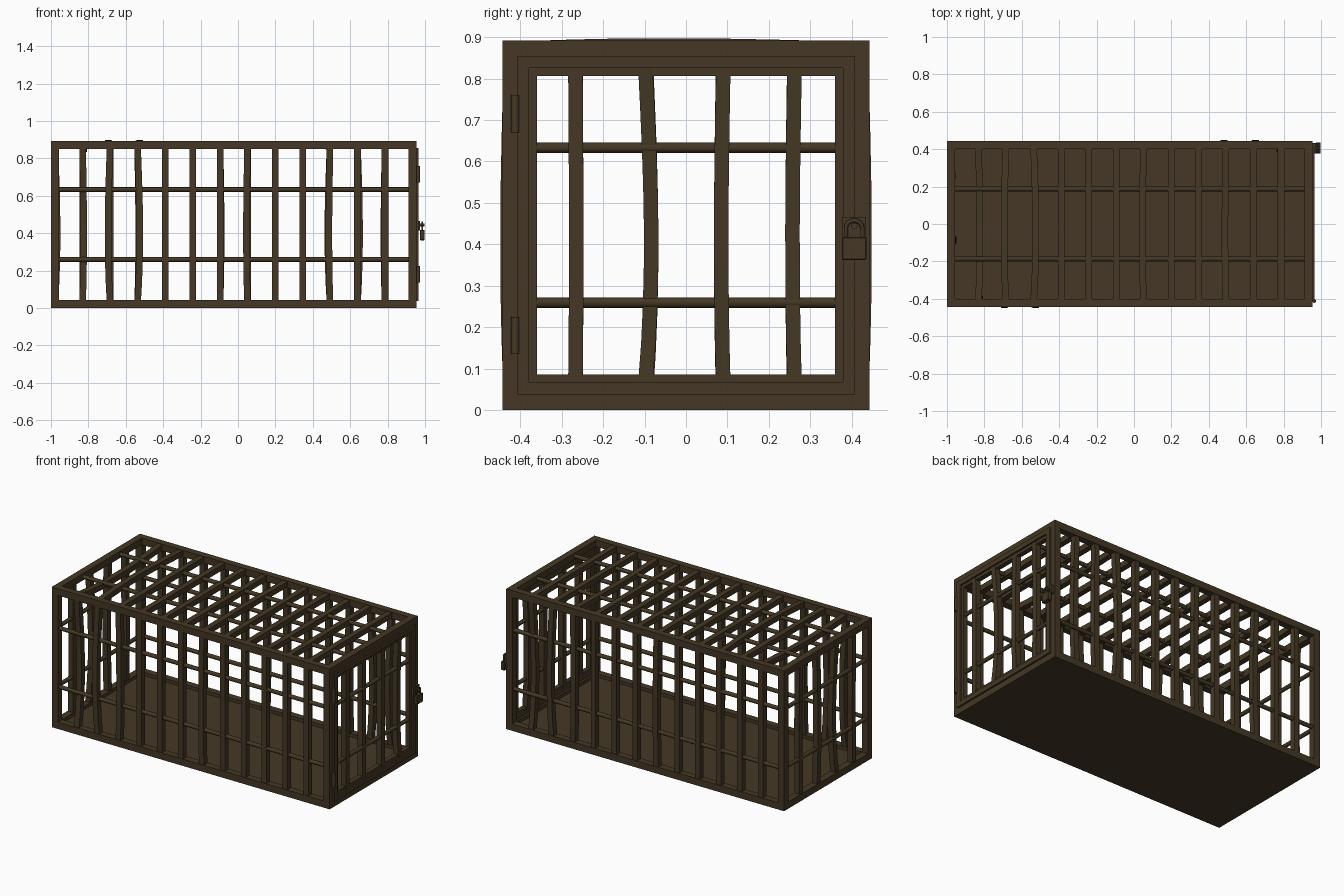
import bpy, bmesh, math
from mathutils import Matrix, Vector

if "Cube" in bpy.data.objects:
    bpy.data.objects.remove(bpy.data.objects["Cube"])

mat = bpy.data.materials.new("dark_bronze_iron")
mat.diffuse_color = (0.058, 0.039, 0.018, 1)
mat.use_nodes = True
mat.node_tree.nodes["Principled BSDF"].inputs["Base Color"].default_value = mat.diffuse_color

X0, X1, Y, H, T = -1.0, 0.955, 0.443, 0.892, 0.043
CX, CZ = (X0 + X1) / 2, H / 2


def finish(name, bm, smooth=False):
    bmesh.ops.recalc_face_normals(bm, faces=bm.faces)
    me = bpy.data.meshes.new(name)
    bm.to_mesh(me)
    bm.free()
    me.materials.append(mat)
    ob = bpy.data.objects.new(name, me)
    bpy.context.collection.objects.link(ob)
    if smooth:
        for p in me.polygons:
            p.use_smooth = len(p.vertices) == 4
    return ob


def add_box(bm, x0, x1, y0, y1, z0, z1):
    m = Matrix.Translation(((x0 + x1) / 2, (y0 + y1) / 2, (z0 + z1) / 2))
    m = m @ Matrix.Diagonal((x1 - x0, y1 - y0, z1 - z0, 1))
    bmesh.ops.create_cube(bm, size=1, matrix=m)


def add_rod(bm, a, b, r, n=12):
    a, b = Vector(a), Vector(b)
    m = Matrix.Translation((a + b) / 2) @ (b - a).to_track_quat('Z', 'Y').to_matrix().to_4x4()
    bmesh.ops.create_cone(bm, cap_ends=True, segments=n, radius1=r, radius2=r,
                          depth=(b - a).length, matrix=m)


def add_bar(bm, u, half, du, dw, r=0.0175, n=8):
    """Square bar along v, bowed by du sideways and dw outwards."""
    prev = None
    for i in range(n + 1):
        t = i / n
        s = math.sin(math.pi * t ** 0.85)
        c = (u + du * s, -half + 2 * half * t, dw * s)
        ring = [bm.verts.new((c[0] + a * r, c[1], c[2] + b * r))
                for a, b in ((-1, -1), (1, -1), (1, 1), (-1, 1))]
        if prev:
            for k in range(4):
                bm.faces.new((prev[k], prev[(k + 1) % 4], ring[(k + 1) % 4], ring[k]))
        else:
            bm.faces.new(ring)
        prev = ring
    bm.faces.new(prev)


def panel(name, centre, u, v, w, half_u, half_v, bars):
    """Barred panel: u along, v up, w outwards."""
    m = Matrix((u, v, w)).transposed().to_4x4()
    m.translation = centre
    bm = bmesh.new()
    for pos, du, dw in bars:
        add_bar(bm, pos, half_v, du, dw)
    bm.transform(m)
    finish(name + "_bars", bm)
    bm = bmesh.new()
    for s in (-0.187, 0.187):
        add_rod(bm, (-half_u, s, 0), (half_u, s, 0), 0.0125)
    bm.transform(m)
    finish(name + "_cross_rods", bm, True)


# outer frame: twelve beams
bm = bmesh.new()
for y in (-Y, Y - T):
    for z in (0, H - T):
        add_box(bm, X0, X1, y, y + T, z, z + T)
    for x in (X0, X1 - T):
        add_box(bm, x, x + T, y, y + T, T, H - T)
for x in (X0, X1 - T):
    for z in (0, H - T):
        add_box(bm, x, x + T, -Y + T, Y - T, z, z + T)
finish("outer_frame", bm)

# floor plate
bm = bmesh.new()
add_box(bm, X0 + 0.02, X1 - 0.02, -Y + 0.02, Y - 0.02, 0, 0.022)
finish("floor_plate", bm)

# long panels share one set of slightly bent bars
bends = {0: (0.006, -0.02), 1: (-0.011, 0.009), 2: (0.012, 0.009), 6: (-0.006, 0), 9: (-0.006, -0.006)}
long_bars = [((i - 5.5) * 0.147, *bends.get(i, (0, 0))) for i in range(12)]
end_bars = [(-0.267, 0.002, 0), (-0.098, 0.014, -0.012), (0.09, -0.005, 0.004), (0.262, -0.005, -0.008)]
W, L = 0.422, (X1 - X0) / 2 - 0.02
panel("front", (CX, -W, CZ), (1, 0, 0), (0, 0, 1), (0, -1, 0), L, 0.42, long_bars)
panel("back", (CX, W, CZ), (-1, 0, 0), (0, 0, 1), (0, 1, 0), L, 0.42, long_bars)
panel("top", (CX, 0, H - 0.021), (1, 0, 0), (0, 1, 0), (0, 0, 1), L, 0.42, long_bars)
panel("left_end", (X0 + 0.021, 0, CZ), (0, 1, 0), (0, 0, 1), (-1, 0, 0), 0.42, 0.42, end_bars)
panel("door", (0.94, 0, CZ), (0, 1, 0), (0, 0, 1), (1, 0, 0), 0.38, 0.38, end_bars)

# door frame: raised rim with a recessed inner lip
bm = bmesh.new()
for x0, x1, o, i in ((0.925, 0.966, 0.408, 0.379), (0.925, 0.955, 0.379, 0.36)):
    for s in (-1, 1):
        ya, yb = sorted((s * o, s * i))
        add_box(bm, x0, x1, ya, yb, CZ - o, CZ + o)
        add_box(bm, x0, x1, -i, i, CZ + ya, CZ + yb)
finish("door_frame", bm)

# hinges
bm = bmesh.new()
for z in (0.18, 0.715):
    add_rod(bm, (0.963, -0.412, z - 0.045), (0.963, -0.412, z + 0.045), 0.01)
finish("hinges", bm, True)

# hasp plate with staple
bm = bmesh.new()
add_box(bm, 0.955, 0.972, 0.378, 0.434, 0.415, 0.466)
add_rod(bm, (0.97, 0.406, 0.444), (0.998, 0.406, 0.444), 0.008)
finish("hasp", bm)

# padlock body and shackle
bm = bmesh.new()
add_box(bm, 0.972, 0.998, 0.376, 0.436, 0.362, 0.418)
body = finish("padlock_body", bm)
bev = body.modifiers.new("edge", 'BEVEL')
bev.width, bev.segments = 0.003, 1

cu = bpy.data.curves.new("padlock_shackle", 'CURVE')
cu.dimensions = '3D'
cu.bevel_depth, cu.bevel_resolution = 0.005, 2
pts = [(0.985, 0.386, 0.412)]
pts += [(0.985, 0.406 - 0.02 * math.cos(a * math.pi / 8), 0.438 + 0.02 * math.sin(a * math.pi / 8))
        for a in range(9)]
pts += [(0.985, 0.426, 0.412)]
sp = cu.splines.new('POLY')
sp.points.add(len(pts) - 1)
for p, c in zip(sp.points, pts):
    p.co = (*c, 1)
cu.materials.append(mat)
bpy.context.collection.objects.link(bpy.data.objects.new("padlock_shackle", cu))
